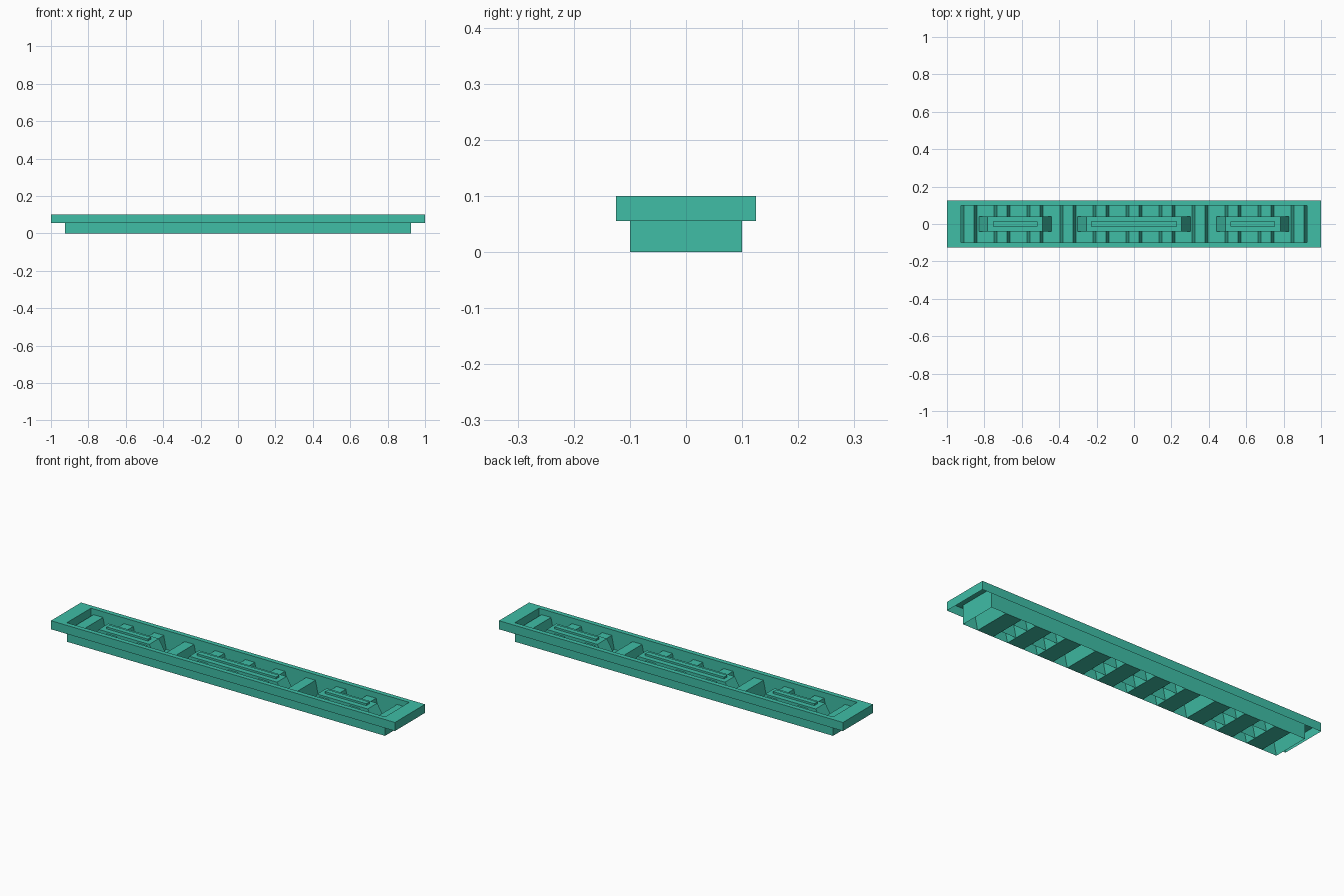
import bpy

if "Cube" in bpy.data.objects:
    bpy.data.objects.remove(bpy.data.objects["Cube"])

teal = bpy.data.materials.new("teal")
teal.diffuse_color = (0.05, 0.51, 0.38, 1)
teal.use_nodes = True
teal.node_tree.nodes["Principled BSDF"].inputs["Base Color"].default_value = teal.diffuse_color


def make_object(name, verts, faces):
    mesh = bpy.data.meshes.new(name)
    mesh.from_pydata(verts, [], faces)
    mesh.materials.append(teal)
    obj = bpy.data.objects.new(name, mesh)
    bpy.context.collection.objects.link(obj)
    return obj


def rings(name, sections, cx=0, cap=False):
    """Bridge a stack of rectangles given as (half x, half y, z)."""
    verts, faces = [], []
    for hx, hy, z in sections:
        verts += [(cx - hx, -hy, z), (cx + hx, -hy, z), (cx + hx, hy, z), (cx - hx, hy, z)]
    for k in range(len(sections) - 1):
        a = 4 * k
        for i in range(4):
            j = (i + 1) % 4
            faces.append((a + i, a + j, a + 4 + j, a + 4 + i))
    if cap:
        n = len(verts)
        faces.append((n - 4, n - 3, n - 2, n - 1))
    return make_object(name, verts, faces)


HX, HY = 0.925, 0.1       # tray opening
RIB_Z, BODY_Z, BAR_Z = 0.07, 0.08, 0.09

# Flanged rim with the recessed tray wall, open underneath
rings("flanged_rim", [(1, 0.125, 0.055), (1, 0.125, 0.1), (HX, HY, 0.1), (HX, HY, 0)])

# Folded floor: eleven hollow cross ribs
profile = []
for i in range(-5, 6):
    c = i * 0.1765
    profile += [(c - 0.0425, 0), (c - 0.0275, RIB_Z), (c + 0.0275, RIB_Z), (c + 0.0425, 0)]
verts = [(x, y, z) for x, z in profile for y in (-HY, HY)]
faces = [(2 * i, 2 * i + 2, 2 * i + 3, 2 * i + 1) for i in range(len(profile) - 1)]
make_object("ribbed_floor", verts, faces)

# Three long holders with sloping ends, each carrying a slim bar
for side, cx, base, top, bar in (("left", -0.635, 0.195, 0.147, 0.12),
                                 ("middle", 0, 0.303, 0.255, 0.23),
                                 ("right", 0.635, 0.195, 0.147, 0.12)):
    rings(side + "_holder", [(base, 0.04, 0), (top, 0.04, BODY_Z)], cx, True)
    rings(side + "_bar", [(bar, 0.013, BODY_Z), (bar, 0.013, BAR_Z)], cx, True)
